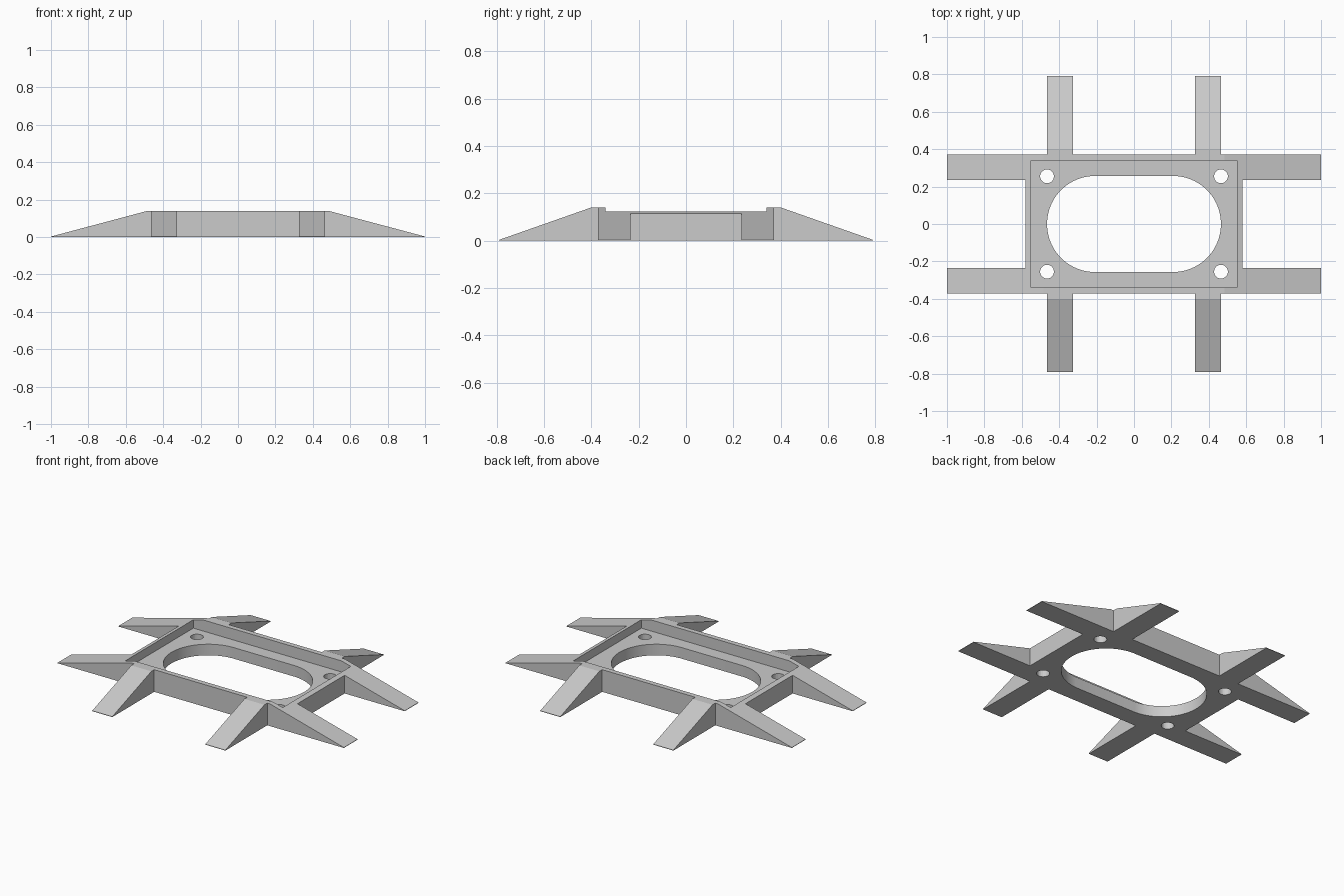
import bpy, bmesh, math

if "Cube" in bpy.data.objects:
    bpy.data.objects.remove(bpy.data.objects["Cube"])

grey = bpy.data.materials.new("plain grey")
grey.use_nodes = True
grey.diffuse_color = (0.6, 0.6, 0.6, 1)
grey.node_tree.nodes["Principled BSDF"].inputs["Base Color"].default_value = (0.6, 0.6, 0.6, 1)

TOP, TIP = 0.14, 0.003


def prism(name, base, offset):
    """Closed solid made by sweeping a flat polygon along an offset."""
    bm = bmesh.new()
    face = bm.faces.new([bm.verts.new(p) for p in base])
    out = bmesh.ops.extrude_face_region(bm, geom=[face])
    moved = [g for g in out["geom"] if isinstance(g, bmesh.types.BMVert)]
    bmesh.ops.translate(bm, verts=moved, vec=offset)
    bmesh.ops.recalc_face_normals(bm, faces=bm.faces)
    mesh = bpy.data.meshes.new(name)
    bm.to_mesh(mesh)
    bm.free()
    mesh.materials.append(grey)
    ob = bpy.data.objects.new(name, mesh)
    bpy.context.collection.objects.link(ob)
    return ob


def box(name, x0, x1, y0, y1, z0, z1):
    return prism(name, [(x0, y0, z0), (x1, y0, z0), (x1, y1, z0), (x0, y1, z0)], (0, 0, z1 - z0))


def ramp_profile(reach, flat):
    """Half-section with a flat top that slopes down to both tips."""
    return [(-reach, 0), (reach, 0), (reach, TIP), (flat, TOP), (-flat, TOP), (-reach, TIP)]


def slot(name, cx, cy, half, r, steps):
    """Vertical cutter: a circle, or a stadium when half is above zero."""
    pts = []
    for i in range(steps):
        a = 2 * math.pi * (i + 0.5) / steps
        c = math.cos(a)
        pts.append((cx + math.copysign(half, c) + r * c, cy + r * math.sin(a), -0.1))
    return prism(name, pts, (0, 0, 0.4))


def combine(target, other, operation):
    mod = target.modifiers.new(operation.lower(), "BOOLEAN")
    mod.operation, mod.solver, mod.object = operation, "EXACT", other
    bpy.context.view_layer.objects.active = target
    bpy.ops.object.modifier_apply(modifier=mod.name)
    bpy.data.objects.remove(other)


# Long body with sloped ends
frame = prism("mounting_frame", [(x, -0.372, z) for x, z in ramp_profile(1.0, 0.485)], (0, 0.744, 0))

# Gaps that leave two feet at each end
for s in (-1, 1):
    combine(frame, box("end_gap", *sorted((s * 0.58, s * 1.2)), -0.235, 0.235, -0.1, 0.3), "DIFFERENCE")

# Front and back feet
for x in (-0.465, 0.325):
    feet = prism("cross_feet", [(x, y, z) for y, z in ramp_profile(0.79, 0.40)], (0.14, 0, 0))
    combine(frame, feet, "UNION")

# Recess, central opening and screw holes
combine(frame, box("recess", -0.55, 0.55, -0.34, 0.34, 0.07, 0.3), "DIFFERENCE")
combine(frame, slot("opening", 0, 0, 0.208, 0.257, 64), "DIFFERENCE")
for sx in (-1, 1):
    for sy in (-1, 1):
        combine(frame, slot("screw_hole", sx * 0.465, sy * 0.255, 0, 0.037, 24), "DIFFERENCE")

# Smooth the round walls, keep the corners sharp
bpy.ops.object.select_all(action="DESELECT")
frame.select_set(True)
bpy.context.view_layer.objects.active = frame
bpy.ops.object.shade_smooth_by_angle(angle=math.radians(14))
